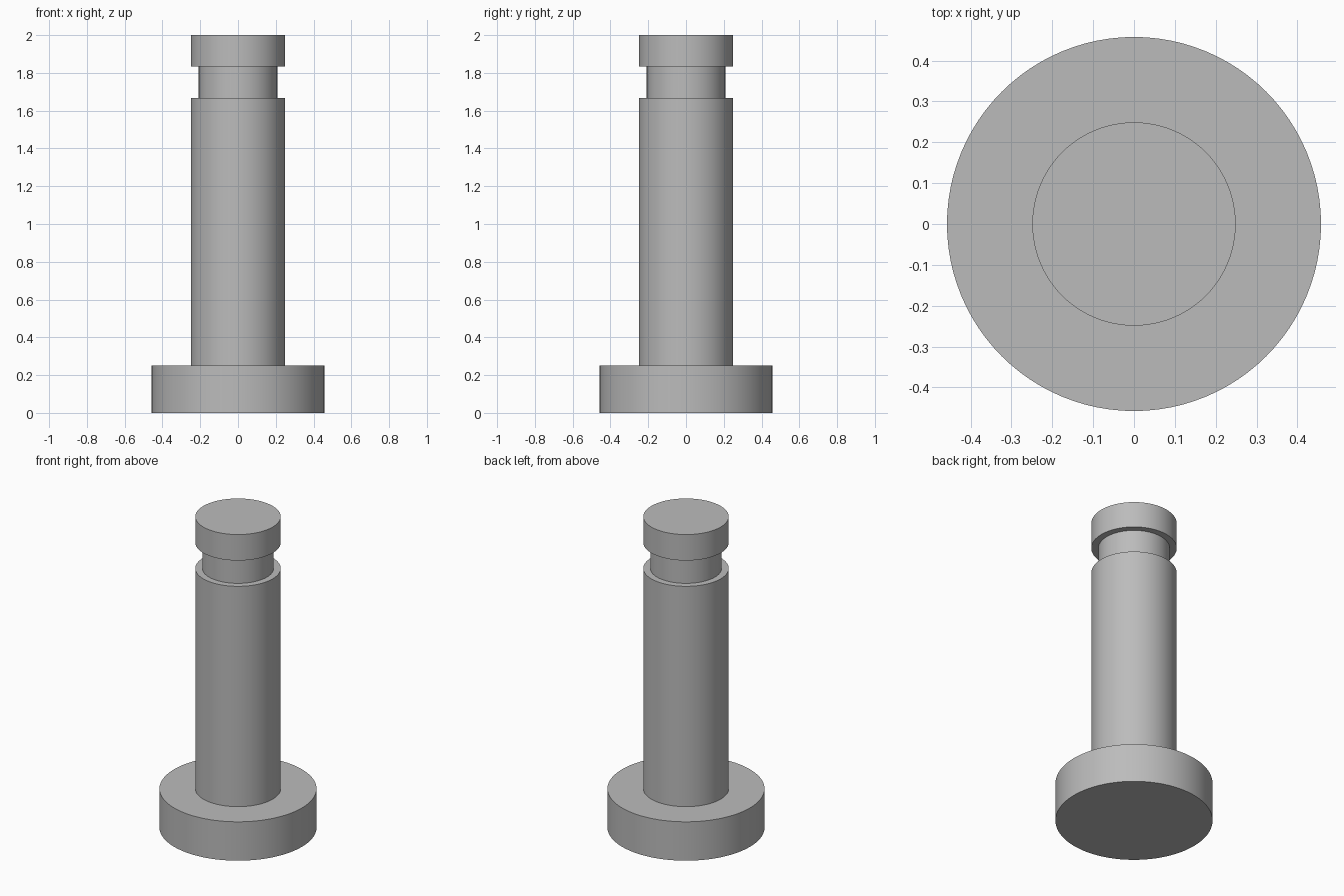
import bpy
import bmesh
import math

cube = bpy.data.objects.get("Cube")
if cube:
    bpy.data.objects.remove(cube, do_unlink=True)

# Plain grey metal
grey = bpy.data.materials.new("grey_metal")
grey.use_nodes = True
colour = (0.5, 0.5, 0.5, 1.0)
grey.diffuse_color = colour
grey.node_tree.nodes["Principled BSDF"].inputs["Base Color"].default_value = colour

SEGMENTS = 96


def lathe(name, profile):
    """Spin a (radius, height) profile around z into one closed solid."""
    bm = bmesh.new()
    verts = [bm.verts.new((r, 0, z)) for r, z in profile]
    edges = [bm.edges.new(pair) for pair in zip(verts, verts[1:])]
    bmesh.ops.spin(bm, geom=verts + edges, cent=(0, 0, 0), axis=(0, 0, 1),
                   angle=math.tau, steps=SEGMENTS, use_merge=True)
    bmesh.ops.remove_doubles(bm, verts=bm.verts, dist=1e-5)
    # Close the bottom and top with flat caps
    bmesh.ops.holes_fill(bm, edges=[e for e in bm.edges if e.is_boundary], sides=0)
    bmesh.ops.recalc_face_normals(bm, faces=bm.faces)
    mesh = bpy.data.meshes.new(name)
    bm.to_mesh(mesh)
    bm.free()
    mesh.materials.append(grey)
    obj = bpy.data.objects.new(name, mesh)
    bpy.context.collection.objects.link(obj)
    bpy.ops.object.select_all(action="DESELECT")
    obj.select_set(True)
    bpy.context.view_layer.objects.active = obj
    bpy.ops.object.shade_smooth_by_angle(angle=math.radians(30))
    return obj


HEAD_RADIUS, SHAFT_RADIUS, NECK_RADIUS = 0.458, 0.249, 0.208
HEAD_TOP, GROOVE_BOTTOM, GROOVE_TOP, PIN_TOP = 0.25, 1.667, 1.833, 2.0

# Headed pin: wide head, shaft, retaining groove and end collar
lathe("grooved_pin", [
    (HEAD_RADIUS, 0), (HEAD_RADIUS, HEAD_TOP),
    (SHAFT_RADIUS, HEAD_TOP), (SHAFT_RADIUS, GROOVE_BOTTOM),
    (NECK_RADIUS, GROOVE_BOTTOM), (NECK_RADIUS, GROOVE_TOP),
    (SHAFT_RADIUS, GROOVE_TOP), (SHAFT_RADIUS, PIN_TOP),
])
